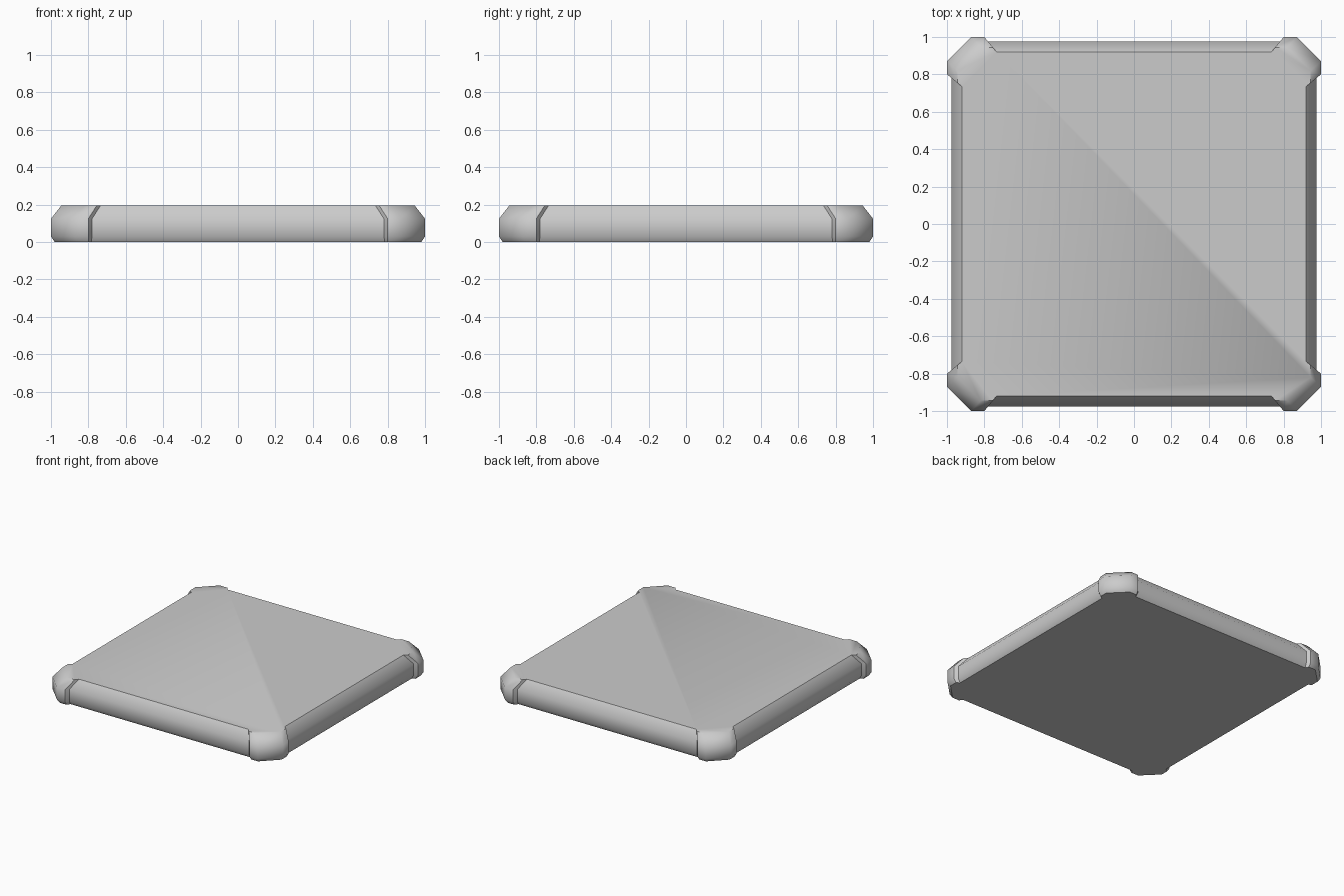
import bpy, bmesh, math

if "Cube" in bpy.data.objects:
    bpy.data.objects.remove(bpy.data.objects["Cube"])

# z, corner reach, corner cut, notch start, notch end, recessed side
LEVELS = [
    (0.0, 0.98, 0.86, 0.80, 0.785, 0.955),
    (0.03, 1.0, 0.87, 0.80, 0.78, 0.975),
    (0.125, 1.0, 0.87, 0.80, 0.78, 0.975),
    (0.195, 0.945, 0.82, 0.755, 0.735, 0.92),
]


def outline(c, k, n1, n2, e):
    """One corner outline, turned four times around the centre."""
    corner = [(e, n2), (c, n1), (c, k), (k, c), (n1, c), (n2, e)]
    pts = []
    for _ in range(4):
        pts += corner
        corner = [(-y, x) for x, y in corner]
    return pts


# Slab with raised, cut corners
bm = bmesh.new()
rings = [[bm.verts.new((x, y, z)) for x, y in outline(*dims)]
         for z, *dims in LEVELS]
n = len(rings[0])
for low, high in zip(rings, rings[1:]):
    for i in range(n):
        j = (i + 1) % n
        bm.faces.new((low[i], low[j], high[j], high[i]))
bm.faces.new(rings[0][::-1])
bm.faces.new(rings[-1])
bmesh.ops.recalc_face_normals(bm, faces=bm.faces)

mesh = bpy.data.meshes.new("floor_tile")
bm.to_mesh(mesh)
bm.free()
tile = bpy.data.objects.new("floor_tile", mesh)
bpy.context.collection.objects.link(tile)

# Smooth rounded sides, crisp top and bottom
bpy.context.view_layer.objects.active = tile
tile.select_set(True)
bpy.ops.object.shade_smooth_by_angle(angle=math.radians(47))
